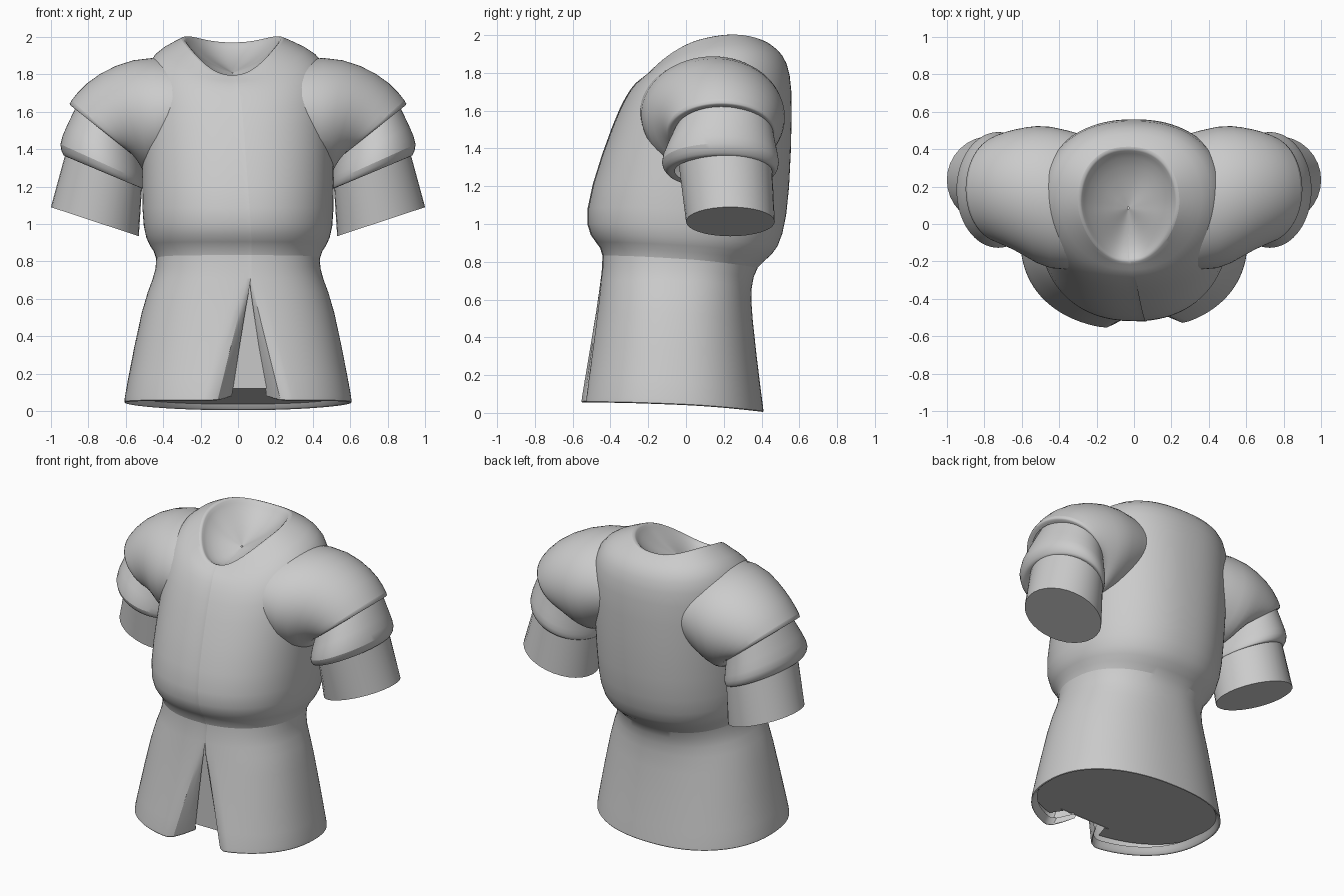
import bpy, bmesh, math
from mathutils import Vector

if "Cube" in bpy.data.objects:
    bpy.data.objects.remove(bpy.data.objects["Cube"])


def finish(name, bm, levels):
    bmesh.ops.recalc_face_normals(bm, faces=bm.faces[:])
    me = bpy.data.meshes.new(name)
    bm.to_mesh(me)
    bm.free()
    ob = bpy.data.objects.new(name, me)
    bpy.context.collection.objects.link(ob)
    if levels:
        mod = ob.modifiers.new("smooth", 'SUBSURF')
        mod.levels = mod.render_levels = levels
    bpy.ops.object.select_all(action='DESELECT')
    ob.select_set(True)
    bpy.context.view_layer.objects.active = ob
    bpy.ops.object.shade_smooth_by_angle(angle=math.radians(50))


def loft(name, rings, closed=True, cap=False, levels=1):
    bm = bmesh.new()
    vs = [[bm.verts.new(p) for p in r] for r in rings]
    n = len(rings[0])
    for r0, r1 in zip(vs, vs[1:]):
        for i in range(n if closed else n - 1):
            j = (i + 1) % n
            bm.faces.new((r0[i], r0[j], r1[j], r1[i]))
    if cap:
        bm.faces.new(vs[-1])
    finish(name, bm, levels)


def shrink(ring, k, dz):
    mid = sum(ring, Vector()) / len(ring)
    return [mid + (p - mid) * k + Vector((0, 0, dz)) for p in ring]


def spow(v, p):
    return math.copysign(abs(v) ** p, v)


# Body ring: front height, back height, half width, front y, back y
def body_ring(zf, zb, rx, yf, yb, count=48, n=2.25):
    up = min(max((zf - 1.6) / 0.19, 0), 1)          # 0 on chest, 1 at neck
    zs = (zf + zb) / 2 + 0.015 + 0.09 * up
    seam = 0.06 * min(max((1.75 - zf) / 0.8, 0), 1)
    w = 0.27 * max(0.0, 0.68 - zf)                  # half width of the slit
    a0 = math.asin(spow((seam + w) / rx, n / 2))
    a1 = 2 * math.pi + math.asin(spow((seam - w) / rx, n / 2))
    pts = []
    for i in range(count + 1):
        a = a0 + (a1 - a0) * i / count
        c, s = math.cos(a), math.sin(a)
        pts.append(Vector((
            rx * spow(s, 2 / n) * (1 - 0.2 * up ** 3 * max(c, 0)) - 0.03 * up ** 3,
            (yf + yb) / 2 - (yb - yf) / 2 * spow(c, 2 / n),
            zs + (zf - zb) / 2 * c + ((zf + zb) / 2 - zs) * c * c)))
    # slit edges fold inward, the seam closes above the slit
    fold = 0.45 * w
    if w > 0:
        pts.insert(0, pts[0] + Vector((-fold, 2 * fold, fold / 3)))
        pts.append(pts[-1] + Vector((fold, 2 * fold, fold / 3)))
    else:
        pts.insert(0, pts[0] + Vector((0, 0.004, 0)))
        pts.append(pts[-1] + Vector((0.012, -0.003, 0)))
    return pts


body = [body_ring(*b) for b in (
    (0.05, 0.00, 0.612, -0.57, 0.415),
    (0.10, 0.05, 0.605, -0.56, 0.405),
    (0.60, 0.55, 0.51, -0.465, 0.345),
    (0.70, 0.66, 0.455, -0.455, 0.345),
    (0.85, 0.78, 0.425, -0.43, 0.37),
    (0.90, 0.83, 0.475, -0.475, 0.46),
    (0.98, 0.93, 0.51, -0.535, 0.515),
    (1.18, 1.15, 0.515, -0.51, 0.55),
    (1.56, 1.62, 0.51, -0.375, 0.565),
    (1.68, 1.80, 0.505, -0.315, 0.555),
    (1.75, 1.90, 0.44, -0.265, 0.515),
    (1.775, 1.95, 0.325, -0.225, 0.45),
    (1.795, 1.975, 0.265, -0.205, 0.41))]
hem = [shrink(body[0], 0.93, 0.05), shrink(body[0], 0.975, 0.005)]
neck = [shrink(body[-1], k, dz) for k, dz in
        ((0.95, -0.005), (0.87, -0.04), (0.5, -0.1), (0.02, -0.12))]
loft("tunic_body", hem + body + neck, closed=False)

# Sloping underside inside the hem, cut back behind the slit
bm = bmesh.new()
verts = []
for i in range(80):
    a = math.pi * i / 40
    x = 0.585 * spow(math.sin(a), 0.89)
    y = -0.075 - 0.465 * spow(math.cos(a), 0.89)
    if abs(x - 0.05) < 0.19:
        y = max(y, -0.41)
    verts.append(bm.verts.new((x, y, 0.08 - 0.11 * y)))
bm.faces.new(verts)
finish("skirt_underside", bm, 0)

# Panel behind the slit
loft("slit_panel", [[(0.05 - w, y, z), (0.05 + w, y, z)] for w, y, z in
                    ((0.19, -0.41, 0.12), (0.06, -0.43, 0.72))],
     closed=False, levels=0)


# Arm ring: outer point and inner point in x-z, plus y range
def arm_ring(side, xo, zo, xi, zi, y0, y1, count=32):
    pts = []
    for i in range(count):
        a = 2 * math.pi * i / count
        k = math.cos(a)
        pts.append(Vector((side * ((xo + xi) + (xo - xi) * k) / 2,
                           ((y0 + y1) + (y1 - y0) * math.sin(a)) / 2,
                           ((zo + zi) + (zo - zi) * k) / 2)))
    return pts


def sleeve(name, side, table):
    rings = [arm_ring(side, *r) for r in table]
    # hem turned back under the edge
    rings += [shrink(rings[-1], 0.98, -0.005), shrink(rings[-1], 0.85, 0)]
    loft(name, rings)


shoulder = ((0.24, 1.86, 0.25, 1.36, -0.24, 0.47),
            (0.46, 1.905, 0.46, 1.24, -0.255, 0.535),
            (0.66, 1.855, 0.50, 1.26, -0.17, 0.52),
            (0.82, 1.755, 0.51, 1.29, -0.12, 0.50),
            (0.905, 1.645, 0.515, 1.335, -0.10, 0.475))
upper = ((0.84, 1.68, 0.53, 1.42, -0.03, 0.45),
         (0.925, 1.51, 0.505, 1.28, -0.11, 0.48),
         (0.96, 1.42, 0.50, 1.22, -0.14, 0.50),
         (0.935, 1.37, 0.505, 1.19, -0.105, 0.48))
lower = ((0.91, 1.42, 0.51, 1.24, -0.04, 0.455),
         (1.0, 1.09, 0.53, 0.935, 0.0, 0.47))
for side, tag in ((1, "right"), (-1, "left")):
    sleeve("shoulder_cap_" + tag, side, shoulder)
    sleeve("upper_sleeve_" + tag, side, upper)
    loft("lower_sleeve_" + tag, [arm_ring(side, *r) for r in lower],
         cap=True, levels=0)
